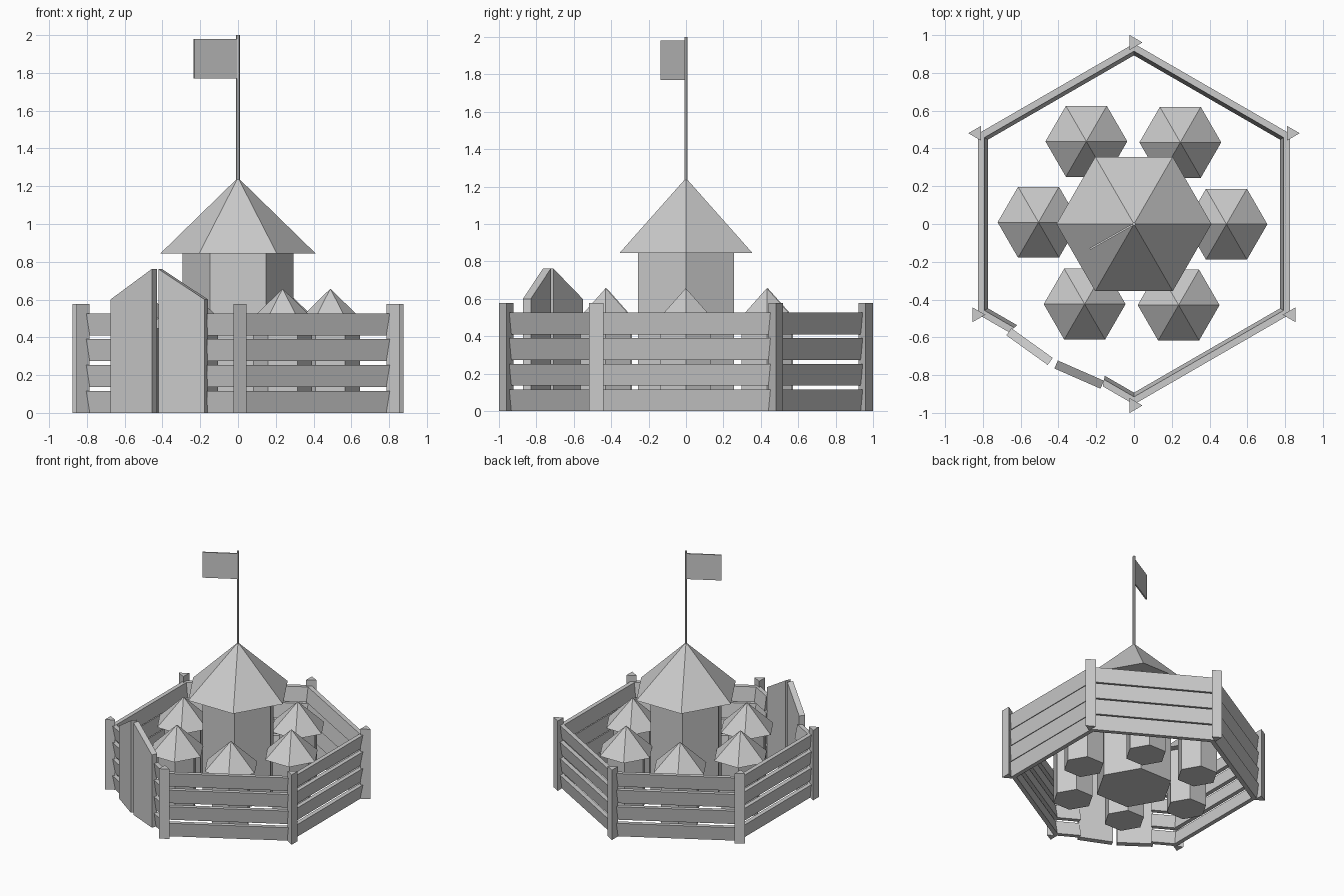
import bpy, bmesh
from math import radians, sin, cos, pi
from mathutils import Vector

if "Cube" in bpy.data.objects:
    bpy.data.objects.remove(bpy.data.objects["Cube"])


def make(name, bm):
    bmesh.ops.recalc_face_normals(bm, faces=bm.faces)
    me = bpy.data.meshes.new(name)
    bm.to_mesh(me)
    bm.free()
    ob = bpy.data.objects.new(name, me)
    bpy.context.collection.objects.link(ob)
    return ob


def cone(name, n, r1, r2, z0, z1, x=0, y=0, turn=0):
    # n-sided prism or pyramid with a corner pointing along angle `turn`
    bm = bmesh.new()
    def ring(r, z):
        return [bm.verts.new((x + r * cos(turn + 2 * pi * i / n),
                              y + r * sin(turn + 2 * pi * i / n), z)) for i in range(n)]
    low = ring(r1, z0)
    bm.faces.new(low)
    if r2:
        top = ring(r2, z1)
        bm.faces.new(top)
        for i in range(n):
            j = (i + 1) % n
            bm.faces.new((low[i], low[j], top[j], top[i]))
    else:
        tip = bm.verts.new((x, y, z1))
        for i in range(n):
            bm.faces.new((low[i], low[(i + 1) % n], tip))
    return make(name, bm)


def panel(name, start, end, profile, thick):
    # upright board: profile is (fraction along the board, z)
    a, b = Vector((*start, 0)), Vector((*end, 0))
    d = b - a
    side = Vector((-d.y, d.x, 0)).normalized() * thick / 2
    bm = bmesh.new()
    front, back = [[bm.verts.new(a + d * t + s * side + Vector((0, 0, z)))
                    for t, z in profile] for s in (-1, 1)]
    bm.faces.new(front)
    bm.faces.new(back)
    for i in range(len(profile)):
        j = (i + 1) % len(profile)
        bm.faces.new((front[i], front[j], back[j], back[i]))
    return make(name, bm)


def tower(name, x, y, s):
    cone(name + "_wall", 6, .295 * s, .295 * s, 0, .845 * s, x, y)
    cone(name + "_roof", 6, .41 * s, 0, .845 * s, 1.245 * s, x, y)


# central tower and ring of small huts
tower("main_tower", 0, 0, 1)
for i in range(6):
    a = radians(60 * i - .6)
    tower(f"hut_{i}", -.008 + .497 * cos(a), .004 + .497 * sin(a), .528)

# flag and pole
cone("flag_pole", 6, .01, .01, 1.2, 2.0)
rect = [(0, 1.77), (1, 1.77), (1, 1.98), (0, 1.98)]
panel("flag", (0, 0), (-.233, -.132), rect, .01)

# triangular fence posts
for i, turn in enumerate((0, 0, pi, 0, 0, pi)):
    a = radians(30 + 60 * i)
    # order: right back, back, left back, left front, front, right front
    turn = pi if i in (2, 5) else 0
    cone(f"fence_post_{i}", 3, .045, .045, 0, .577, .96 * cos(a), .96 * sin(a), turn)


# flared hexagonal fence rails, open at the gate
def fence_path(r):
    c = [Vector((r * cos(radians(-90 + 60 * i)), r * sin(radians(-90 + 60 * i)))) for i in range(6)]
    return [c[0].lerp(c[5], .2)] + c + [c[0].lerp(c[5], .8)]


for k in range(4):
    z0 = .137 * k
    z1 = z0 + .116
    bm = bmesh.new()
    lines = [[bm.verts.new((p.x, p.y, z)) for p in fence_path(r)]
             for r, z in ((.932, z0), (.954, z1), (.914, z1), (.892, z0))]
    for i in range(7):
        for m in range(4):
            p, q = lines[m], lines[(m + 1) % 4]
            bm.faces.new((p[i], p[i + 1], q[i + 1], q[i]))
    for e in (0, -1):
        bm.faces.new([ln[e] for ln in lines])
    make(f"fence_rail_{k}", bm)

# pair of gate doors standing slightly ajar
door = [(0, 0), (1, 0), (1, .762), (0, .6)]
panel("gate_left", (-.662, -.57), (-.443, -.727), door, .046)
panel("gate_right", (-.168, -.85), (-.412, -.743), door, .046)
